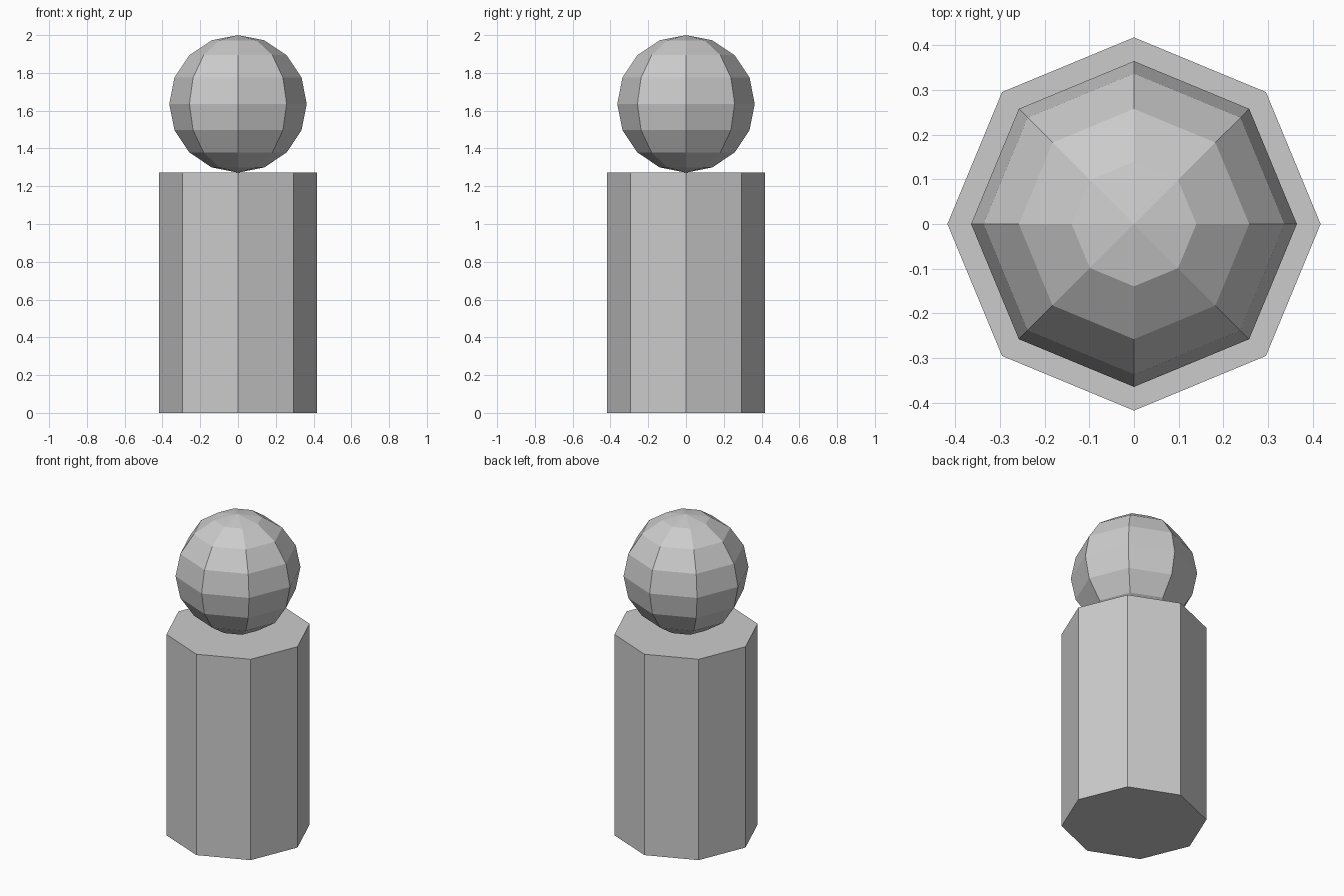
import bpy

if "Cube" in bpy.data.objects:
    bpy.data.objects.remove(bpy.data.objects["Cube"])

BODY_RADIUS = 0.417
BODY_HEIGHT = 1.272
HEAD_RADIUS = 0.364

# Eight-sided column body
bpy.ops.mesh.primitive_cylinder_add(
    vertices=8, radius=BODY_RADIUS, depth=BODY_HEIGHT,
    location=(0, 0, BODY_HEIGHT / 2))
bpy.context.object.name = "body"

# Low-poly ball head resting on the body
bpy.ops.mesh.primitive_uv_sphere_add(
    segments=8, ring_count=8, radius=HEAD_RADIUS,
    location=(0, 0, BODY_HEIGHT + HEAD_RADIUS))
bpy.context.object.name = "head"
